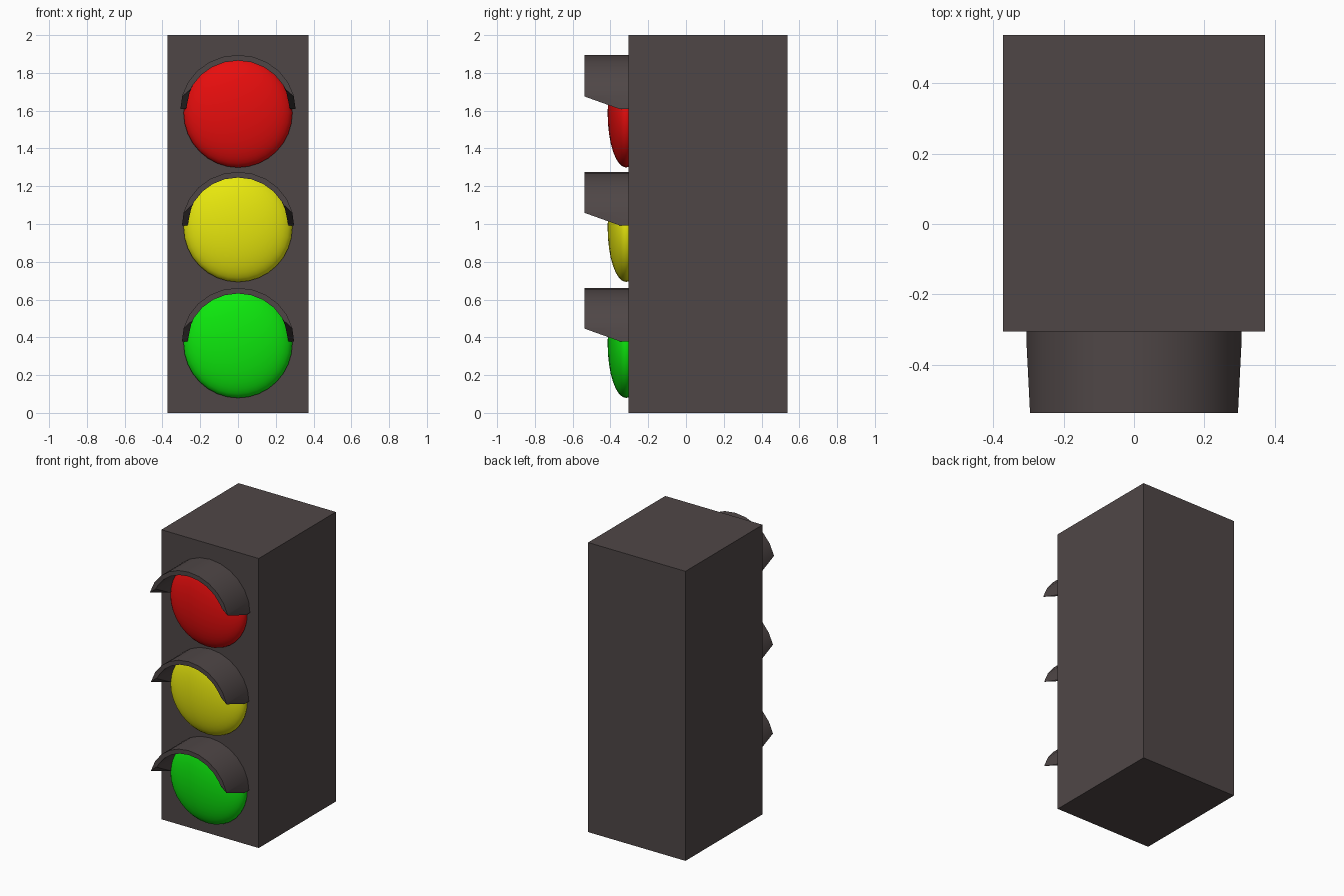
import bpy, bmesh, math

if "Cube" in bpy.data.objects:
    bpy.data.objects.remove(bpy.data.objects["Cube"])


def material(name, rgb):
    m = bpy.data.materials.new(name)
    m.diffuse_color = (*rgb, 1)
    m.use_nodes = True
    m.node_tree.nodes["Principled BSDF"].inputs["Base Color"].default_value = m.diffuse_color
    return m


HOUSING = material("dark_housing", (0.078, 0.062, 0.062))
FRONT = -0.305


# Rectangular housing
bpy.ops.mesh.primitive_cube_add(size=1, location=(0, 0.116, 1))
housing = bpy.context.object
housing.name = "housing"
housing.scale = (0.744, 0.842, 2)
housing.data.materials.append(HOUSING)


def add_lens(name, z, rgb):
    """Flattened sphere half sunk in the front face."""
    bpy.ops.mesh.primitive_uv_sphere_add(segments=32, ring_count=16, radius=1,
                                         location=(0, -0.317, z),
                                         rotation=(math.pi / 2, 0, 0))
    lens = bpy.context.object
    lens.name = name + "_lens"
    lens.scale = (0.288, 0.289, 0.098)
    lens.data.materials.append(material(name, rgb))
    bpy.ops.object.shade_smooth()


def add_visor(name, z, rx, rz, wall=0.03, steps=12):
    """Half-round hood with its lower edge cut upward toward the front."""
    bm = bmesh.new()
    arc = [math.pi * i / steps for i in range(steps + 1)]
    outer = [(rx * math.cos(a), rz * math.sin(a)) for a in arc]
    inner = [((rx - wall) * math.cos(a), (rz - wall) * math.sin(a)) for a in arc]
    rings = [[bm.verts.new((x, y, h)) for x, h in pts]
             for pts, y in ((outer, FRONT), (outer, -0.537),
                            (inner, -0.537), (inner, FRONT))]
    for k in range(4):
        a, b = rings[k], rings[(k + 1) % 4]
        for i in range(steps):
            bm.faces.new((a[i], a[i + 1], b[i + 1], b[i]))
    for i in (0, steps):
        bm.faces.new([r[i] for r in rings])
    # slanted lower edge
    cut = bmesh.ops.bisect_plane(bm, geom=bm.verts[:] + bm.edges[:] + bm.faces[:],
                                 plane_co=(0, -0.35, 0.0),
                                 plane_no=(0, -0.067, -0.187), clear_outer=True)
    edges = [e for e in cut["geom_cut"] if isinstance(e, bmesh.types.BMEdge)]
    bmesh.ops.holes_fill(bm, edges=edges)
    # chamfered front tips: inner corners sit higher than outer ones
    for v in cut["geom_cut"]:
        if (isinstance(v, bmesh.types.BMVert) and v.co.y < -0.53
                and math.hypot(v.co.x / rx, v.co.z / rz) < 0.94):
            v.co.z += 0.035
            v.co.x -= math.copysign(0.012, v.co.x)
    bmesh.ops.recalc_face_normals(bm, faces=bm.faces)
    mesh = bpy.data.meshes.new(name + "_visor")
    bm.to_mesh(mesh)
    bm.free()
    visor = bpy.data.objects.new(name + "_visor", mesh)
    visor.location.z = z
    bpy.context.collection.objects.link(visor)
    mesh.materials.append(HOUSING)
    bpy.ops.object.select_all(action='DESELECT')
    visor.select_set(True)
    bpy.context.view_layer.objects.active = visor
    bpy.ops.object.shade_smooth_by_angle(angle=math.radians(30))


# Three lights, top to bottom: lens height, visor base height, visor radii
for name, lens_z, visor_z, rx, rz, rgb in (
        ("red", 1.588, 1.608, 0.305, 0.287, (0.8, 0.004, 0.004)),
        ("yellow", 0.982, 0.992, 0.297, 0.284, (0.8, 0.8, 0.004)),
        ("green", 0.368, 0.379, 0.297, 0.283, (0.004, 0.8, 0.004))):
    add_lens(name, lens_z, rgb)
    add_visor(name, visor_z, rx, rz)
